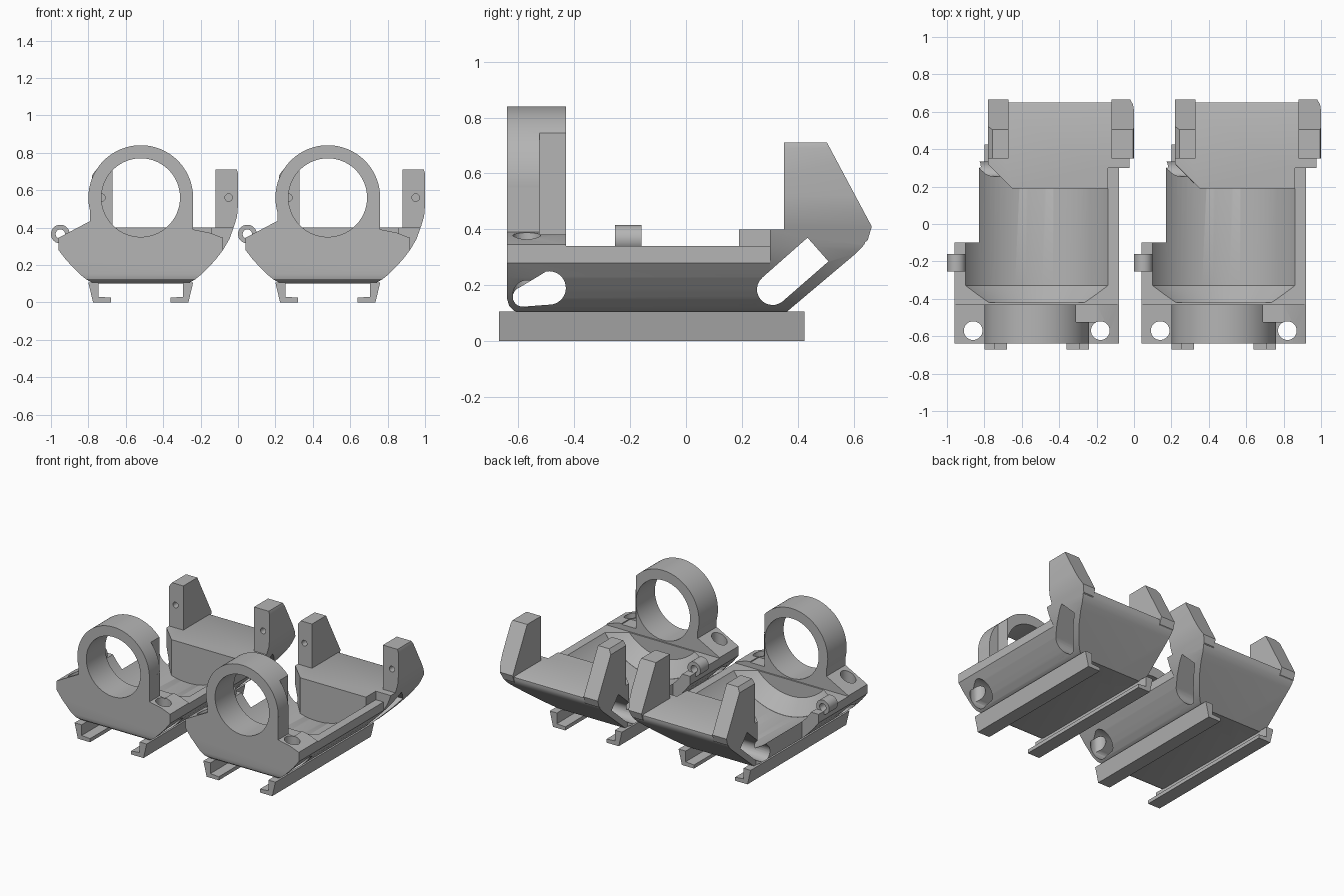
import bpy, bmesh, math
from mathutils import Matrix, Vector

cube = bpy.data.objects.get("Cube")
if cube:
    bpy.data.objects.remove(cube, do_unlink=True)

grey = bpy.data.materials.new("plain_grey")
grey.use_nodes = True
grey.diffuse_color = (0.46, 0.46, 0.46, 1)
grey.node_tree.nodes["Principled BSDF"].inputs["Base Color"].default_value = (0.46, 0.46, 0.46, 1)

CX = -0.52            # centre line of the first mount
parts = []


def finish(name, bm):
    bmesh.ops.recalc_face_normals(bm, faces=bm.faces[:])
    mesh = bpy.data.meshes.new(name)
    bm.to_mesh(mesh)
    bm.free()
    mesh.materials.append(grey)
    obj = bpy.data.objects.new(name, mesh)
    bpy.context.collection.objects.link(obj)
    return obj


def prism(name, pts, axis, a, b):
    """Extrude a 2D outline along one axis, from a to b."""
    place = {"x": lambda p, t: (t, p[0], p[1]),
             "y": lambda p, t: (p[0], t, p[1]),
             "z": lambda p, t: (p[0], p[1], t)}[axis]
    bm = bmesh.new()
    face = bm.faces.new([bm.verts.new(place(p, a)) for p in pts])
    moved = bmesh.ops.extrude_face_region(bm, geom=[face])["geom"]
    shift = Vector(place((0, 0), b - a))
    bmesh.ops.translate(bm, vec=shift, verts=[v for v in moved if isinstance(v, bmesh.types.BMVert)])
    return finish(name, bm)


def circle(cx, cy, r, n=48, start=0, sweep=360):
    count = n if sweep == 360 else n + 1
    return [(cx + r * math.cos(math.radians(start + sweep * i / n)),
             cy + r * math.sin(math.radians(start + sweep * i / n))) for i in range(count)]


def rod(name, x, z, r, a, b, r2=None):
    """Cylinder or cone along y."""
    bm = bmesh.new()
    turn = Matrix.Translation((x, (a + b) / 2, z)) @ Matrix.Rotation(-math.pi / 2, 4, "X")
    bmesh.ops.create_cone(bm, cap_ends=True, segments=96, radius1=r,
                          radius2=r if r2 is None else r2, depth=b - a, matrix=turn)
    return finish(name, bm)


def box(name, x0, x1, y0, y1, z0, z1):
    return prism(name, [(x0, y0), (x1, y0), (x1, y1), (x0, y1)], "z", z0, z1)


def combine(obj, other, mode="DIFFERENCE"):
    mod = obj.modifiers.new("cut", "BOOLEAN")
    mod.operation, mod.solver, mod.object = mode, "EXACT", other
    bpy.context.view_layer.objects.active = obj
    bpy.ops.object.modifier_apply(modifier=mod.name)
    bpy.data.objects.remove(other, do_unlink=True)


def mirrored(pts):
    return [(2 * CX - x, z) for x, z in reversed(pts)]


def cut_strap_slots(obj):
    front = circle(-0.49, 0.19, 0.06, 16, -80, 180) + circle(-0.585, 0.158, 0.035, 12, 110, 170)
    rear = [(0.51, 0.285), (0.435, 0.37)] + circle(0.31, 0.185, 0.056, 12, 130, 180)
    combine(obj, prism("front_slot", front, "x", -1.1, 0.1))
    combine(obj, prism("rear_slot", rear, "x", -1.1, 0.1))


def cut_screw_holes(obj):
    for x in (-0.86, -0.18):
        combine(obj, prism("screw_hole", circle(x, -0.57, 0.05, 32), "z", 0, 0.5))


# Rounded hull with open trough
side = [(-0.27, 0.1), (-0.23, 0.122), (-0.195, 0.15), (-0.165, 0.18),
        (-0.12, 0.228), (-0.08, 0.28)]
hull_side = side + [(-0.08, 0.34)]
hull = prism("hull", hull_side + mirrored(hull_side), "y", -0.64, 0.335)
combine(hull, box("side_trim", -1.1, -0.83, -0.1, 0.5, 0, 0.6))
combine(hull, box("end_trim", -0.2, 0.1, 0.3, 0.5, 0, 0.6))
combine(hull, rod("trough", CX, 0.58, 0.45, -0.33, 0.4))
combine(hull, rod("trough_taper", CX, 0.58, 0.35, -0.42, -0.329, 0.45))
nose = [(-0.7, 0.05), (-0.59, 0.05), (-0.59, 0.1), (-0.615, 0.108),
        (-0.633, 0.125), (-0.64, 0.15), (-0.7, 0.15)]
combine(hull, prism("nose_round", nose, "x", -1.1, 0.1))
cut_strap_slots(hull)
cut_screw_holes(hull)
parts.append(hull)

# Ring pedestal on the front plate
base = [(-0.96, 0.335), (-0.08, 0.335), (-0.08, 0.345), (-0.15, 0.372), (-0.24, 0.39),
        (-0.24, 0.55), (-0.79, 0.55), (-0.79, 0.435), (-0.96, 0.345)]
pedestal = prism("ring_pedestal", base, "y", -0.64, -0.43)
combine(pedestal, rod("bore", CX, 0.56, 0.24, -0.7, -0.3))
cut_screw_holes(pedestal)
parts.append(pedestal)

# Ring with a notch in its rear side
ring = rod("front_ring", CX, 0.56, 0.28, -0.64, -0.43)
combine(ring, rod("bore", CX, 0.56, 0.21, -0.7, -0.3))
notch = box("notch", -0.31, -0.2, -0.525, -0.4, 0.37, 0.745)
combine(ring, notch)
combine(pedestal, box("notch", -0.31, -0.2, -0.525, -0.4, 0.375, 0.745))
parts.append(ring)


# Envelope shared by the rear block and its posts
def trim_rear(obj):
    outline = side + [(-0.045, 0.34), (-0.02, 0.41), (-0.005, 0.46), (0, 0.52), (0, 0.69), (-0.01, 0.72),
                      (-0.75, 0.72), (-0.78, 0.68), (-0.78, 0.1)]
    combine(obj, prism("envelope", outline, "y", 0, 0.8), "INTERSECT")


# Rear block with sloping underside
wedge = [(0.15, 0.1), (0.355, 0.1), (0.61, 0.315), (0.638, 0.345),
         (0.65, 0.375), (0.65, 0.395), (0.64, 0.4), (0.15, 0.4)]
block = prism("rear_block", wedge, "x", -0.9, 0.1)
plan = [(-0.65, 0.19), (-0.14, 0.19), (-0.14, 0.3), (0.05, 0.3), (0.05, 0.75), (-0.78, 0.75), (-0.78, 0.32)]
combine(block, prism("plan", plan, "z", 0, 0.6), "INTERSECT")
trim_rear(block)
cut_strap_slots(block)
parts.append(block)

# Tall posts on both rear corners
post_side = [(0.35, 0.38), (0.35, 0.71), (0.505, 0.71), (0.665, 0.41), (0.65, 0.36), (0.6, 0.33)]
for name, x0, x1, hole in (("inner_post", -0.12, 0, -0.05), ("outer_post", -0.78, -0.67, -0.73)):
    post = prism(name, post_side, "x", x0, x1)
    trim_rear(post)
    combine(post, rod("pin_hole", hole, 0.56, 0.02, 0.3, 0.45))
    cut_strap_slots(post)
    parts.append(post)

# Hooked slide rails underneath
hook = [(-0.24, 0.105), (-0.295, 0.105), (-0.295, 0.03), (-0.36, 0.025), (-0.36, 0), (-0.265, 0)]
parts.append(prism("inner_rail", hook, "y", -0.67, 0.425))
parts.append(prism("outer_rail", mirrored(hook), "y", -0.67, 0.425))

# Small cord eye on the side
eye = rod("cord_eye", -0.95, 0.365, 0.05, -0.255, -0.16)
combine(eye, rod("eye_hole", -0.95, 0.365, 0.025, -0.3, -0.1))
parts.append(eye)

# Smooth shading, then the second identical mount
bpy.ops.object.select_all(action="DESELECT")
for obj in parts:
    obj.select_set(True)
bpy.context.view_layer.objects.active = hull
bpy.ops.object.shade_smooth_by_angle(angle=math.radians(30))
for obj in parts:
    twin = obj.copy()
    twin.name = "second_" + obj.name
    twin.location.x = 1.0
    bpy.context.collection.objects.link(twin)
